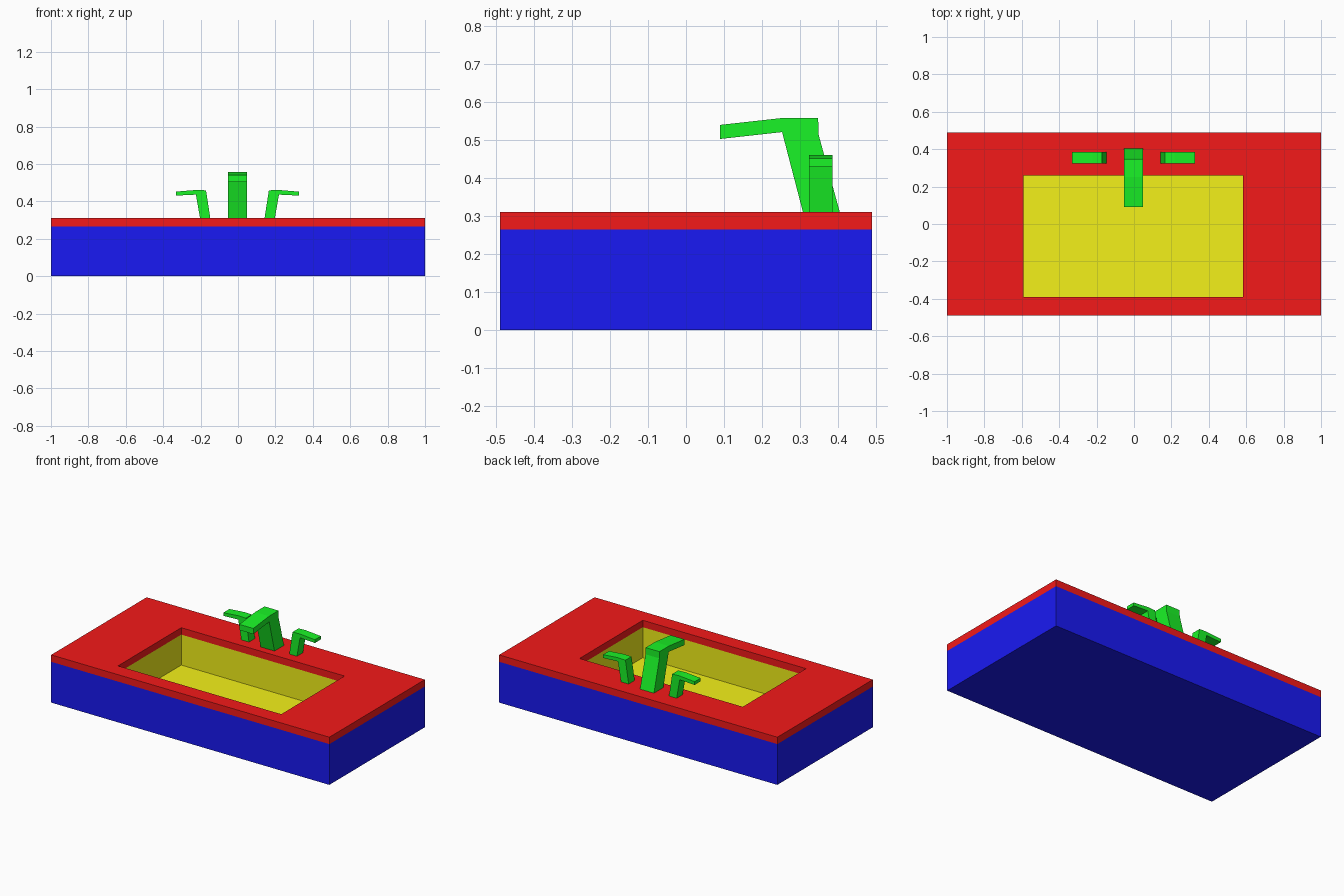
import bpy, bmesh

if "Cube" in bpy.data.objects:
    bpy.data.objects.remove(bpy.data.objects["Cube"])

CX = -0.003                      # basin and taps share this centre line
X0, X1, Y0, Y1 = CX - 0.587, CX + 0.587, -0.39, 0.26
RIM_Z, TOP_Z, FLOOR_Z = 0.265, 0.31, 0.067


def material(name, rgb):
    m = bpy.data.materials.new(name)
    m.diffuse_color = (*rgb, 1)
    m.use_nodes = True
    m.node_tree.nodes["Principled BSDF"].inputs["Base Color"].default_value = m.diffuse_color
    return m


RED = material("red", (0.9, 0.01, 0.01))
BLUE = material("blue", (0.01, 0.01, 0.9))
YELLOW = material("yellow", (0.9, 0.88, 0.01))
GREEN = material("green", (0.01, 0.9, 0.02))


def finish(name, bm, mat):
    bmesh.ops.recalc_face_normals(bm, faces=bm.faces)
    me = bpy.data.meshes.new(name)
    bm.to_mesh(me)
    bm.free()
    ob = bpy.data.objects.new(name, me)
    bpy.context.collection.objects.link(ob)
    if mat:
        me.materials.append(mat)
    return ob


def prism(name, points, depth, mat):
    """Extrude a closed outline of 3D points along depth."""
    bm = bmesh.new()
    face = bm.faces.new([bm.verts.new(p) for p in points])
    ext = bmesh.ops.extrude_face_region(bm, geom=[face], use_keep_orig=True)
    moved = [g for g in ext["geom"] if isinstance(g, bmesh.types.BMVert)]
    bmesh.ops.translate(bm, verts=moved, vec=depth)
    return finish(name, bm, mat)


def box(name, x0, x1, y0, y1, z0, z1, mat):
    outline = [(x0, y0, z0), (x1, y0, z0), (x1, y1, z0), (x0, y1, z0)]
    return prism(name, outline, (0, 0, z1 - z0), mat)


def cut(ob, cutter):
    mod = ob.modifiers.new("opening", 'BOOLEAN')
    mod.operation, mod.solver, mod.object = 'DIFFERENCE', 'EXACT', cutter
    bpy.context.view_layer.objects.active = ob
    bpy.ops.object.modifier_apply(modifier=mod.name)
    bpy.data.objects.remove(cutter, do_unlink=True)


# Cabinet with a pocket for the basin, and countertop with an opening
cabinet = box("cabinet", -1, 1, -0.49, 0.49, 0, RIM_Z, BLUE)
cut(cabinet, box("cutter", X0 - 0.01, X1 + 0.01, Y0 - 0.01, Y1 + 0.01,
                 FLOOR_Z - 0.01, 0.5, None))
countertop = box("countertop", -1, 1, -0.49, 0.49, RIM_Z, TOP_Z, RED)
cut(countertop, box("cutter", X0, X1, Y0, Y1, 0.2, 0.5, None))

# Basin liner filling the pocket
basin = box("basin", X0 - 0.01, X1 + 0.01, Y0 - 0.01, Y1 + 0.01,
            FLOOR_Z - 0.01, RIM_Z, YELLOW)
cut(basin, box("cutter", X0, X1, Y0, Y1, FLOOR_Z, 0.5, None))

# Faucet: side profile in y, z
spout = [(0.308, 0.31), (0.405, 0.31), (0.349, 0.515), (0.348, 0.558),
         (0.252, 0.558), (0.09, 0.54), (0.09, 0.503), (0.253, 0.521)]
prism("faucet", [(CX - 0.05, y, z) for y, z in spout], (0.1, 0, 0), GREEN)

# Tap handles: front profile in x, z, mirrored
lever = [(0.145, 0.31), (0.2, 0.31), (0.222, 0.436), (0.329, 0.431),
         (0.329, 0.452), (0.22, 0.461), (0.168, 0.459)]
for side, label in ((-1, "left"), (1, "right")):
    prism(label + "_tap_handle", [(CX + side * x, 0.324, z) for x, z in lever],
          (0, 0.062, 0), GREEN)
